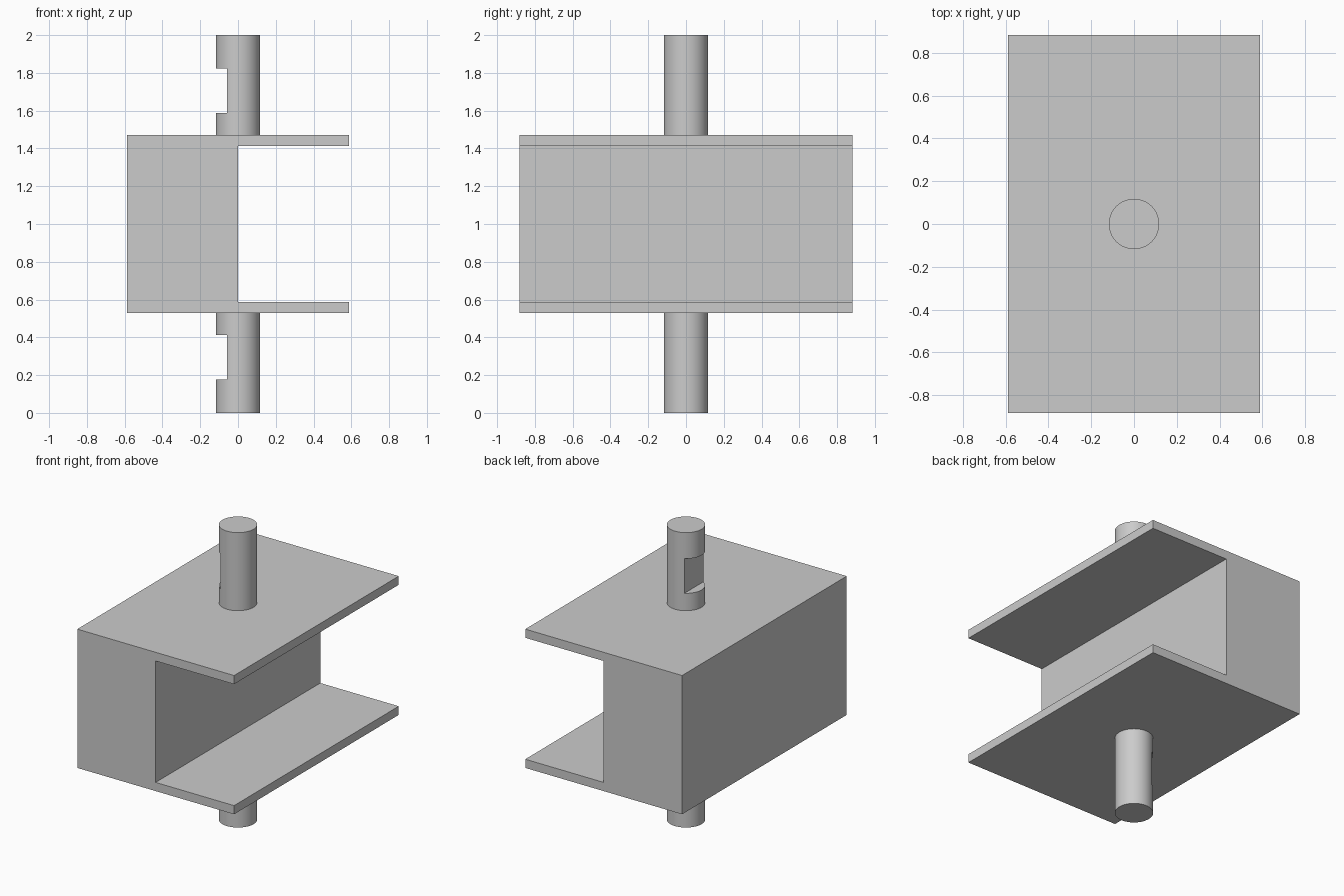
import bpy
import bmesh
import math
from mathutils import Matrix, Vector

U = 1 / 17  # plate thickness, the module every size is based on

cube = bpy.data.objects.get("Cube")
if cube:
    bpy.data.objects.remove(cube, do_unlink=True)

GREY = (0.6, 0.6, 0.6, 1)
grey = bpy.data.materials.new("plain_grey")
grey.use_nodes = True
grey.diffuse_color = GREY
grey.node_tree.nodes["Principled BSDF"].inputs["Base Color"].default_value = GREY


def add_object(name, bm):
    bmesh.ops.recalc_face_normals(bm, faces=bm.faces[:])
    mesh = bpy.data.meshes.new(name)
    bm.to_mesh(mesh)
    bm.free()
    mesh.materials.append(grey)
    obj = bpy.data.objects.new(name, mesh)
    bpy.context.collection.objects.link(obj)
    return obj


def activate(obj):
    bpy.ops.object.select_all(action="DESELECT")
    obj.select_set(True)
    bpy.context.view_layer.objects.active = obj


def make_body():
    # C-shaped profile extruded from front to back
    profile = [(-10, 9), (10, 9), (10, 10), (0, 10),
               (0, 24), (10, 24), (10, 25), (-10, 25)]
    bm = bmesh.new()
    face = bm.faces.new([bm.verts.new((x * U, -15 * U, z * U)) for x, z in profile])
    ext = bmesh.ops.extrude_face_region(bm, geom=[face])
    moved = [v for v in ext["geom"] if isinstance(v, bmesh.types.BMVert)]
    bmesh.ops.translate(bm, verts=moved, vec=Vector((0, 30 * U, 0)))
    return add_object("channel_body", bm)


def make_pin(name, bottom, top, notch_bottom, notch_top):
    # Round pin, its inner end seated in the plate
    bm = bmesh.new()
    bmesh.ops.create_cone(bm, cap_ends=True, segments=64, radius1=2 * U,
                          radius2=2 * U, depth=(top - bottom) * U,
                          matrix=Matrix.Translation((0, 0, (top + bottom) / 2 * U)))
    pin = add_object(name, bm)

    # Flat-bottomed notch on the closed side
    bm = bmesh.new()
    centre = Vector((-3, 0, (notch_bottom + notch_top) / 2)) * U
    size = Vector((4, 6, notch_top - notch_bottom)) * U
    bmesh.ops.create_cube(bm, size=1,
                          matrix=Matrix.Translation(centre) @ Matrix.Diagonal(size).to_4x4())
    cutter = add_object("notch_cutter", bm)
    cutter.hide_render = True

    activate(pin)
    cut = pin.modifiers.new("notch", "BOOLEAN")
    cut.operation = "DIFFERENCE"
    cut.solver = "EXACT"
    cut.object = cutter
    bpy.ops.object.modifier_apply(modifier=cut.name)
    bpy.data.objects.remove(cutter, do_unlink=True)
    bpy.ops.object.shade_smooth_by_angle(angle=math.radians(30))
    return pin


make_body()
make_pin("upper_pin", 24.5, 34, 27, 31)
make_pin("lower_pin", 0, 9.5, 3, 7)
